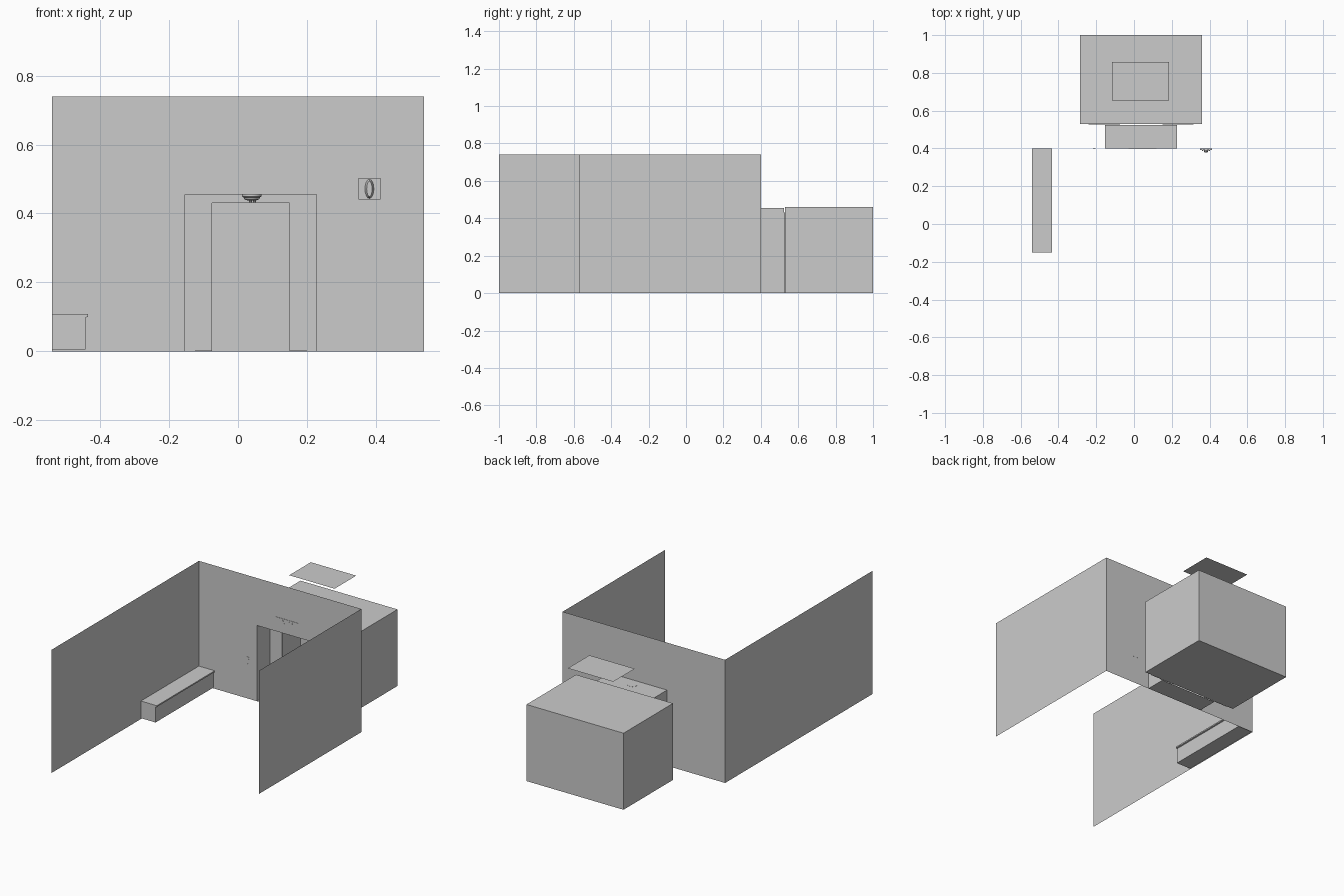
import bpy, bmesh
from math import cos, sin, pi
from mathutils import Vector

if "Cube" in bpy.data.objects:
    bpy.data.objects.remove(bpy.data.objects["Cube"])


def mesh_object(name, verts, faces):
    me = bpy.data.meshes.new(name)
    me.from_pydata(verts, [], faces)
    me.update()
    ob = bpy.data.objects.new(name, me)
    bpy.context.collection.objects.link(ob)
    return ob


def sheet(name, profile, y):
    """Single-sided flat sheet facing the front, from an x-z outline."""
    return mesh_object(name, [(x, y, z) for x, z in profile], [list(range(len(profile)))])


def prism(name, profile, y0, y1):
    """x-z outline extruded from y0 (front) to y1 (back)."""
    n = len(profile)
    verts = [(x, y, z) for y in (y0, y1) for x, z in profile]
    faces = [list(range(n)), list(range(2 * n - 1, n - 1, -1))]
    faces += [(i, i + n, (i + 1) % n + n, (i + 1) % n) for i in range(n)]
    ob = mesh_object(name, verts, faces)
    bm = bmesh.new()
    bm.from_mesh(ob.data)
    bmesh.ops.recalc_face_normals(bm, faces=bm.faces)
    bm.to_mesh(ob.data)
    bm.free()
    return ob


def rect(x0, x1, z0, z1):
    return [(x0, z0), (x1, z0), (x1, z1), (x0, z1)]


def portal(x0, x1, z, a0, a1, az):
    """Rectangle standing on the floor with a doorway cut out."""
    return [(x0, 0), (a0, 0), (a0, az), (a1, az), (a1, 0), (x1, 0), (x1, z), (x0, z)]


def shell(name, x0, x1, y0, y1, z0, z1, skip):
    """Thin box with the sides named in skip left open."""
    v = [(x, y, z) for z in (z0, z1) for y in (y0, y1) for x in (x0, x1)]
    sides = {"bottom": (0, 2, 3, 1), "top": (4, 5, 7, 6), "front": (0, 1, 5, 4),
             "back": (2, 6, 7, 3), "left": (0, 4, 6, 2), "right": (1, 3, 7, 5)}
    return mesh_object(name, v, [f for k, f in sides.items() if k not in skip])


def lathe(name, profile, centre, seg=24):
    """Spin an r-z profile about a vertical axis."""
    verts = [(centre[0] + r * cos(2 * pi * i / seg), centre[1] + r * sin(2 * pi * i / seg), z)
             for r, z in profile for i in range(seg)]
    n = len(profile)
    faces = [(k * seg + i, (k + 1) * seg + i, (k + 1) * seg + (i + 1) % seg, k * seg + (i + 1) % seg)
             for k in range(n - 1) for i in range(seg)]
    faces += [list(range(seg))[::-1], [(n - 1) * seg + i for i in range(seg)]]
    ob = mesh_object(name, verts, faces)
    bm = bmesh.new()
    bm.from_mesh(ob.data)
    bmesh.ops.recalc_face_normals(bm, faces=bm.faces)
    bm.to_mesh(ob.data)
    bm.free()
    return ob


# Lobby walls: thin sheets, the left one longer
W, H, YB = 0.54, 0.74, 0.4
for name, x, y in (("left_wall", -W, -1.0), ("right_wall", W, -0.57)):
    mesh_object(name, [(x, y, 0), (x, YB, 0), (x, YB, H), (x, y, H)], [(0, 1, 2, 3)])
sheet("back_wall", portal(-W, W, H, -0.154, 0.228, 0.455), YB)

# Recess leading to the lift, with the inner door frame
shell("door_recess", -0.154, 0.228, YB, 0.523, 0.0, 0.455, ("front", "back"))
sheet("door_frame", portal(-0.154, 0.228, 0.455, -0.125, 0.2, 0.43), 0.523)

# Half-open sliding doors
prism("left_door", rect(-0.24, -0.075, 0.001, 0.432), 0.525, 0.528)
prism("right_door", rect(0.15, 0.315, 0.001, 0.432), 0.525, 0.528)

# Lift cabin and the light panel floating over it
shell("lift_cabin", -0.285, 0.36, 0.53, 1.0, 0.0, 0.46, ("front",))
sheet("cabin_front", portal(-0.285, 0.36, 0.46, -0.125, 0.2, 0.43), 0.53)
mesh_object("light_panel", [(-0.117, 0.653, 0.67), (0.185, 0.653, 0.67),
                            (0.185, 0.858, 0.67), (-0.117, 0.858, 0.67)], [(0, 1, 2, 3)])

# Bench with an overhanging seat
prism("bench", [(-W, 0.005), (-0.443, 0.005), (-0.443, 0.098), (-0.435, 0.1),
                (-0.435, 0.108), (-W, 0.108)], -0.15, YB)

# Direction sign with notched arrows
prism("direction_sign", rect(-0.03, 0.12, 0.503, 0.542), 0.398, YB)
for name, cx, s in (("up_arrow", 0.018, 1), ("down_arrow", 0.073, -1)):
    pts = [(-0.014, -0.012), (0, -0.005), (0.014, -0.012), (0, 0.013)]
    prism(name, [(cx + x, 0.523 + s * z) for x, z in pts], 0.397, 0.398)

# Call plate with two small buttons
prism("call_plate", rect(-0.22, -0.2, 0.195, 0.25), 0.3985, YB)
for name, z, s in (("up_button", 0.238, 1), ("down_button", 0.206, -1)):
    prism(name, [(-0.21 + x, z + s * dz) for x, dz in
                 ((-0.006, -0.004), (0.006, -0.004), (0, 0.006))], 0.397, 0.3985)

# Flat notice set into the back wall
prism("notice_plate", rect(0.29, 0.37, 0.17, 0.28), YB - 0.0005, YB + 0.0005)

# Wall alarm: plate, raised frame, side bars and rounded lens
prism("alarm_plate", rect(0.35, 0.413, 0.44, 0.503), 0.391, YB)
for x in (0.361, 0.398):
    prism("alarm_bar", rect(x, x + 0.005, 0.446, 0.497), 0.387, 0.391)
lens = prism("alarm_lens", [(0.3815 + 0.013 * cos(i * pi / 8), 0.4715 + 0.028 * sin(i * pi / 8))
                            for i in range(16)], 0.378, 0.391)
for v in lens.data.vertices:
    if v.co.y < 0.38:
        v.co.x = 0.3815 + (v.co.x - 0.3815) * 0.6
        v.co.z = 0.4715 + (v.co.z - 0.4715) * 0.8

# Ceiling lamp in the recess with small bulbs
lamp = (0.04, 0.45)
parts = [lathe("ceiling_lamp", [(0.028, 0.456), (0.028, 0.449), (0.024, 0.447),
                                (0.021, 0.441), (0.013, 0.438)], lamp)]
for i in range(3):
    a = 2 * pi * i / 3
    c = (lamp[0] + 0.008 * cos(a), lamp[1] + 0.008 * sin(a))
    parts.append(lathe("lamp_bulb", [(0.004, 0.44), (0.004, 0.434), (0.002, 0.43)], c, 10))

# Smooth the round parts, keeping sharp edges
bpy.ops.object.select_all(action='DESELECT')
for ob in parts + [lens]:
    ob.select_set(True)
bpy.context.view_layer.objects.active = lens
bpy.ops.object.shade_smooth_by_angle()
